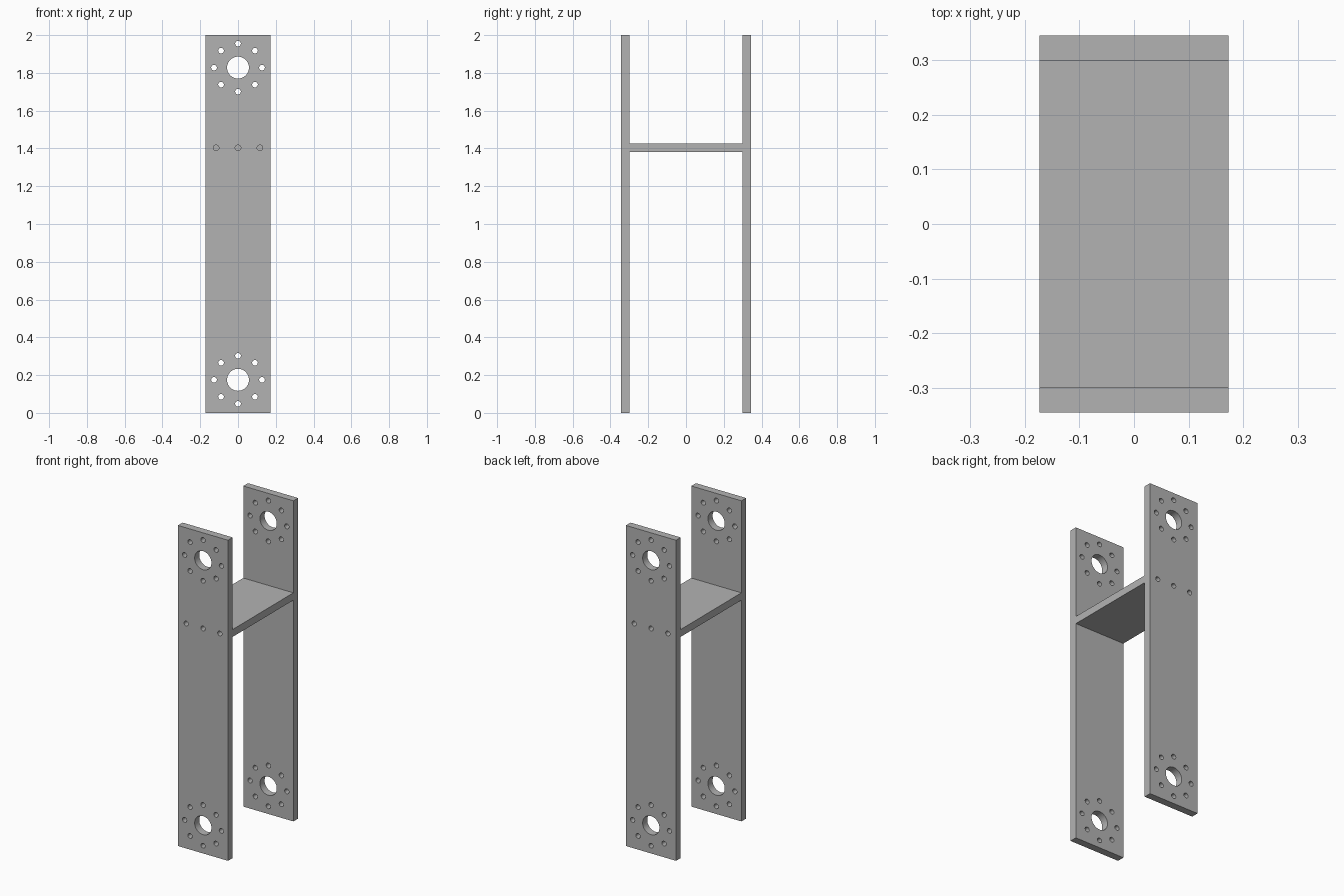
import bpy
import bmesh
from math import sin, cos, pi, radians
from mathutils import Matrix, Vector

cube = bpy.data.objects.get("Cube")
if cube:
    bpy.data.objects.remove(cube, do_unlink=True)

WIDTH, DEPTH, HEIGHT = 0.346, 0.69, 2.0
THICK = 0.046
WEB_Z = 1.403
INNER = DEPTH / 2 - THICK

steel = bpy.data.materials.new("plain grey steel")
steel.use_nodes = True
GREY = (0.45, 0.45, 0.45, 1)
steel.diffuse_color = GREY
steel.node_tree.nodes["Principled BSDF"].inputs["Base Color"].default_value = GREY


def make_object(name, bm):
    mesh = bpy.data.meshes.new(name)
    bm.to_mesh(mesh)
    bm.free()
    obj = bpy.data.objects.new(name, mesh)
    mesh.materials.append(steel)
    bpy.context.collection.objects.link(obj)
    return obj


def box(name, center, size):
    bm = bmesh.new()
    bmesh.ops.create_cube(bm, size=1)
    bmesh.ops.scale(bm, vec=size, verts=bm.verts)
    bmesh.ops.translate(bm, vec=center, verts=bm.verts)
    return make_object(name, bm)


def add_drill(bm, x, z, y_start, y_end, r_start, r_end, sides):
    """Round cutter running along y, optionally tapered."""
    mid = Vector((x, (y_start + y_end) / 2, z))
    # local -z of the cone becomes the start of the drill
    turn = radians(-90 if y_end > y_start else 90)
    bmesh.ops.create_cone(
        bm, cap_ends=True, segments=sides, radius1=r_start, radius2=r_end,
        depth=abs(y_end - y_start),
        matrix=Matrix.Translation(mid) @ Matrix.Rotation(turn, 4, "X"))


def cut(obj, bm):
    cutter = make_object("drill_cutter", bm)
    cutter.hide_render = True
    mod = obj.modifiers.new("holes", "BOOLEAN")
    mod.operation = "DIFFERENCE"
    mod.solver = "EXACT"
    mod.object = cutter
    bpy.ops.object.select_all(action="DESELECT")
    bpy.context.view_layer.objects.active = obj
    obj.select_set(True)
    bpy.ops.object.modifier_apply(modifier=mod.name)
    bpy.data.objects.remove(cutter, do_unlink=True)
    bpy.ops.object.shade_smooth_by_angle(angle=radians(30))


SCREW_X = (-0.116, 0, 0.116)
SCREW_R = 0.015

# Upright plates with a bore and bolt circle near each end
for name, side in (("front_plate", -1), ("back_plate", 1)):
    y = side * (DEPTH - THICK) / 2
    plate = box(name, (0, y, HEIGHT / 2), (WIDTH, THICK, HEIGHT))
    bm = bmesh.new()
    for z in (0.175, 1.828):
        add_drill(bm, 0, z, y - THICK, y + THICK, 0.058, 0.058, 48)
        for i in range(8):
            a = i * pi / 4
            add_drill(bm, 0.127 * cos(a), z + 0.127 * sin(a),
                      y - THICK, y + THICK, SCREW_R, SCREW_R, 24)
    for x in SCREW_X:
        add_drill(bm, x, WEB_Z, y - THICK, y + THICK, SCREW_R, SCREW_R, 24)
    cut(plate, bm)

# Cross web with blind screw holes in both ends
web = box("cross_web", (0, 0, WEB_Z), (WIDTH, 2 * INNER, THICK))
bm = bmesh.new()
for side in (-1, 1):
    for x in SCREW_X:
        add_drill(bm, x, WEB_Z, side * (INNER + 0.02), side * (INNER - 0.06),
                  SCREW_R, SCREW_R, 24)
cut(web, bm)
